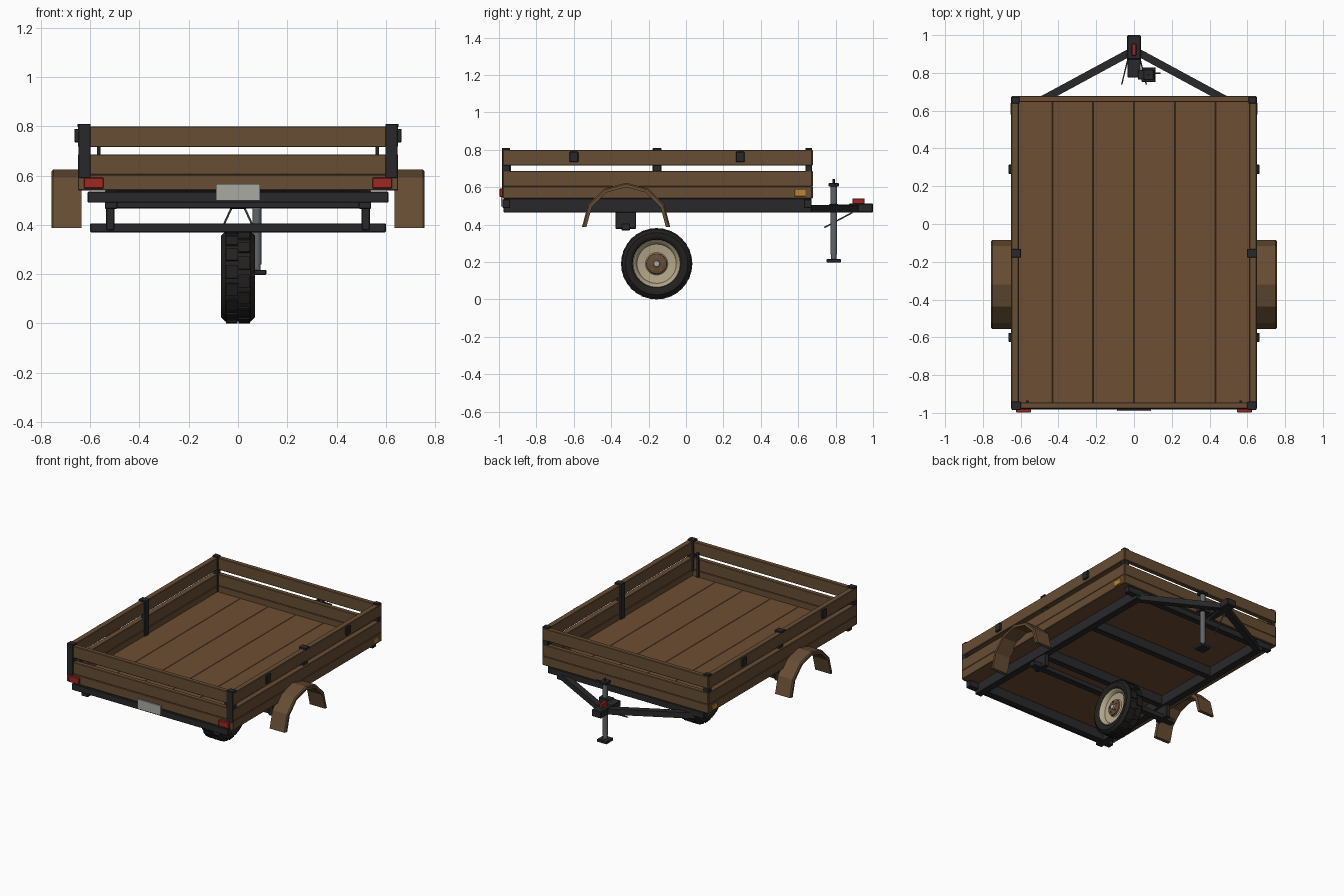
import bpy, bmesh, math
from mathutils import Vector, Matrix

if "Cube" in bpy.data.objects:
    bpy.data.objects.remove(bpy.data.objects["Cube"])


def mat(name, r, g, b):
    m = bpy.data.materials.new(name)
    m.diffuse_color = (r, g, b, 1)
    m.use_nodes = True
    m.node_tree.nodes["Principled BSDF"].inputs["Base Color"].default_value = m.diffuse_color
    return m


WOOD = mat("wood", .135, .074, .034)
PLANK = mat("floor_wood", .155, .077, .033)
DARK = mat("dark_metal", .022, .022, .024)
RUBBER = mat("rubber", .016, .015, .014)
RED = mat("red", .35, .02, .016)
AMBER = mat("amber", .5, .24, .03)
PALE = mat("plate_grey", .4, .4, .37)
STEEL = mat("steel", .12, .13, .14)
CREAM = mat("cream", .45, .38, .25)


def finish(name, bm, m):
    bmesh.ops.recalc_face_normals(bm, faces=bm.faces)
    me = bpy.data.meshes.new(name)
    bm.to_mesh(me)
    bm.free()
    me.materials.append(m)
    o = bpy.data.objects.new(name, me)
    bpy.context.collection.objects.link(o)
    return o


def box(name, x, y, z, m, bevel=.003):
    bm = bmesh.new()
    bmesh.ops.create_cube(bm, size=1)
    for v in bm.verts:
        v.co = [(a[0] + a[1]) / 2 + c * (a[1] - a[0]) for a, c in zip((x, y, z), v.co)]
    if bevel:
        bmesh.ops.bevel(bm, geom=bm.edges[:], offset=bevel, segments=1, affect='EDGES')
    return finish(name, bm, m)


def pair(name, x, y, z, m, bevel=.003):
    box(name + "_right", x, y, z, m, bevel)
    box(name + "_left", (-x[1], -x[0]), y, z, m, bevel)


def bar(name, a, b, w, h, m, round_sides=0):
    # straight bar from a to b, square or round section
    a, b = Vector(a), Vector(b)
    d = b - a
    bm = bmesh.new()
    if round_sides:
        bmesh.ops.create_cone(bm, cap_ends=True, segments=round_sides, radius1=w, radius2=w, depth=d.length)
    else:
        bmesh.ops.create_cube(bm, size=1)
        bmesh.ops.scale(bm, vec=(w, h, d.length), verts=bm.verts)
    rot = d.to_track_quat('Z', 'Y').to_matrix().to_4x4()
    bm.transform(Matrix.Translation((a + b) / 2) @ rot)
    o = finish(name, bm, m)
    if round_sides > 6:
        smooth(o)
    return o


def smooth(o):
    bpy.ops.object.select_all(action='DESELECT')
    o.select_set(True)
    bpy.context.view_layer.objects.active = o
    bpy.ops.object.shade_smooth_by_angle(angle=math.radians(35))


WY, WZ = -.157, .191


def lathe(name, prof, m, n=32):
    # revolve (x, radius) profile about the wheel axis
    bm = bmesh.new()
    rings = [[bm.verts.new((x, WY + r * math.cos(t), WZ + r * math.sin(t)))
              for t in (2 * math.pi * i / n for i in range(n))] for x, r in prof]
    for p, q in zip(rings, rings[1:]):
        for i in range(n):
            bm.faces.new((p[i], p[(i + 1) % n], q[(i + 1) % n], q[i]))
    bmesh.ops.remove_doubles(bm, verts=bm.verts, dist=1e-5)
    o = finish(name, bm, m)
    smooth(o)
    return o


# floor: planks on a base sheet, with a wooden edge
box("floor_base", (-.62, .62), (-.955, .65), (.541, .552), PLANK, 0)
for i in range(6):
    x = -.648 + i * .216
    box(f"floor_plank_{i}", (x + .0005, x + .2155), (-.96, .66), (.546, .56), PLANK, .002)
pair("side_sill", (.61, .65), (-.98, .675), (.54, .604), WOOD)
box("front_sill", (-.648, .648), (-.98, -.945), (.54, .604), WOOD)
box("back_sill", (-.648, .648), (.645, .678), (.54, .604), WOOD)

# slatted board walls
for lvl, z in (("lower", (.604, .686)), ("upper", (.716, .8))):
    pair(f"side_board_{lvl}", (.61, .65), (-.98, .674), z, WOOD)
    box(f"front_board_{lvl}", (-.605, .605), (-.978, -.945), z, WOOD)
    box(f"back_board_{lvl}", (-.645, .645), (.645, .678), z, WOOD)

# posts, brackets and gate pins
pair("front_post", (.598, .648), (-.984, -.94), (.59, .81), DARK)
pair("back_post", (.605, .648), (.638, .674), (.56, .81), DARK)
pair("middle_post", (.598, .635), (-.178, -.132), (.56, .81), DARK)
pair("middle_post_cap", (.598, .652), (-.178, -.132), (.796, .81), DARK, .002)
for i, y in enumerate((-.6, .29)):
    pair(f"hinge_bracket_{i}", (.645, .664), (y - .024, y + .024), (.735, .79), DARK)
pair("gate_pin", (.558, .573), (-.947, -.935), (.56, .735), DARK, .001)

# lights and number plate
pair("tail_light", (.545, .625), (-.997, -.978), (.548, .592), RED)
box("number_plate", (-.09, .09), (-.99, -.982), (.498, .566), PALE, 0)
pair("side_light", (.645, .655), (.58, .64), (.55, .586), AMBER, .002)

# chassis
pair("side_rail", (.49, .54), (-.975, .67), (.465, .54), DARK)
box("front_beam", (-.61, .61), (-.982, -.94), (.49, .535), DARK)
box("back_beam", (-.61, .61), (.63, .672), (.49, .535), DARK)
for i, y in enumerate((-.32, .17)):
    box(f"cross_member_{i}", (-.5, .5), (y - .022, y + .022), (.47, .541), DARK)
box("lower_front_beam", (-.5, .5), (-.94, -.9), (.468, .541), DARK)
box("axle_beam", (-.6, .6), (-.345, -.3), (.37, .406), DARK)
pair("axle_bracket", (.502, .535), (-.378, -.268), (.378, .47), DARK)

# mudguards: faceted arch strips
for side, s in (("right", 1), ("left", -1)):
    bm = bmesh.new()
    rows = []
    for i in range(7):
        t = math.pi * i / 6
        rows.append([bm.verts.new((s * x, -.32 + r * math.cos(t), .388 + r * math.sin(t)))
                     for x, r in ((.636, .236), (.75, .236), (.757, .229), (.757, .212), (.636, .212))])
    for p, q in zip(rows, rows[1:]):
        for k in range(5):
            bm.faces.new((p[k], p[(k + 1) % 5], q[(k + 1) % 5], q[k]))
    bm.faces.new(rows[0])
    bm.faces.new(rows[-1])
    finish(f"mudguard_{side}", bm, WOOD)

# wheel
half = [(.052, .128), (.062, .135), (.068, .15), (.068, .166), (.05, .184)]
prof = half + [(-x, r) for x, r in reversed(half)]
lathe("tyre", prof + [half[0]], RUBBER)
bm = bmesh.new()
for i in range(16):
    for s in (1, -1):
        m = (Matrix.Translation((0, WY, WZ)) @ Matrix.Rotation(2 * math.pi * (i + s / 4) / 16, 4, 'X')
             @ Matrix.Translation((s * .026, 0, .18)) @ Matrix.Diagonal((.046, .052, .019, 1)))
        bmesh.ops.create_cube(bm, size=1, matrix=m)
finish("tread_blocks", bm, RUBBER)
lathe("rim", [(.05, .13), (.058, .125), (.052, .115), (.03, .105), (.024, .06), (.036, .05), (.036, 0)], CREAM)
lathe("rim_inner", [(-.05, .13), (-.056, .125), (-.05, .115), (-.01, .105), (.01, .06), (.01, 0)], CREAM)
lathe("hub", [(.03, .056), (.042, .054), (.046, .04), (.046, 0)], WOOD, 20)
lathe("hub_cap", [(.044, .018), (.056, .016), (.058, 0)], PALE, 12)
for i in range(5):
    t = 2 * math.pi * i / 5 + .3
    y, z = WY + .036 * math.cos(t), WZ + .036 * math.sin(t)
    bar(f"wheel_nut_{i}", (.042, y, z), (.052, y, z), .005, 0, STEEL, 6)

# drawbar and coupling
for side, s in (("right", 1), ("left", -1)):
    bar(f"drawbar_{side}", (s * .5, .65, .486), (s * .01, .915, .486), .04, .04, DARK)
    bar(f"safety_rod_{side}", (s * .028, .89, .465), (s * .065, .74, .385), .004, 0, STEEL, 6)
box("coupling_body", (-.034, .034), (.775, .92), (.466, .508), DARK)
box("coupling_head", (-.037, .037), (.87, 1.0), (.464, .513), DARK, .005)
box("coupling_lever", (-.012, .012), (.89, .955), (.51, .541), RED, .004)

# jack stand
JX, JY = .077, .79
box("jack_clamp", (.02, .11), (.765, .815), (.475, .51), DARK)
bar("jack_tube", (JX, JY, .24), (JX, JY, .61), .018, 0, STEEL, 16)
bar("jack_leg", (JX, JY, .21), (JX, JY, .26), .014, 0, STEEL, 16)
box("jack_foot", (.04, .115), (.752, .828), (.197, .217), DARK)
box("jack_top", (JX - .027, JX + .027), (JY - .027, JY + .027), (.605, .624), DARK)
bar("jack_pin", (JX, JY, .62), (JX, JY, .643), .006, 0, DARK, 8)
bar("jack_handle", (JX, JY + .008, .615), (.14, JY + .008, .615), .005, 0, DARK, 8)
